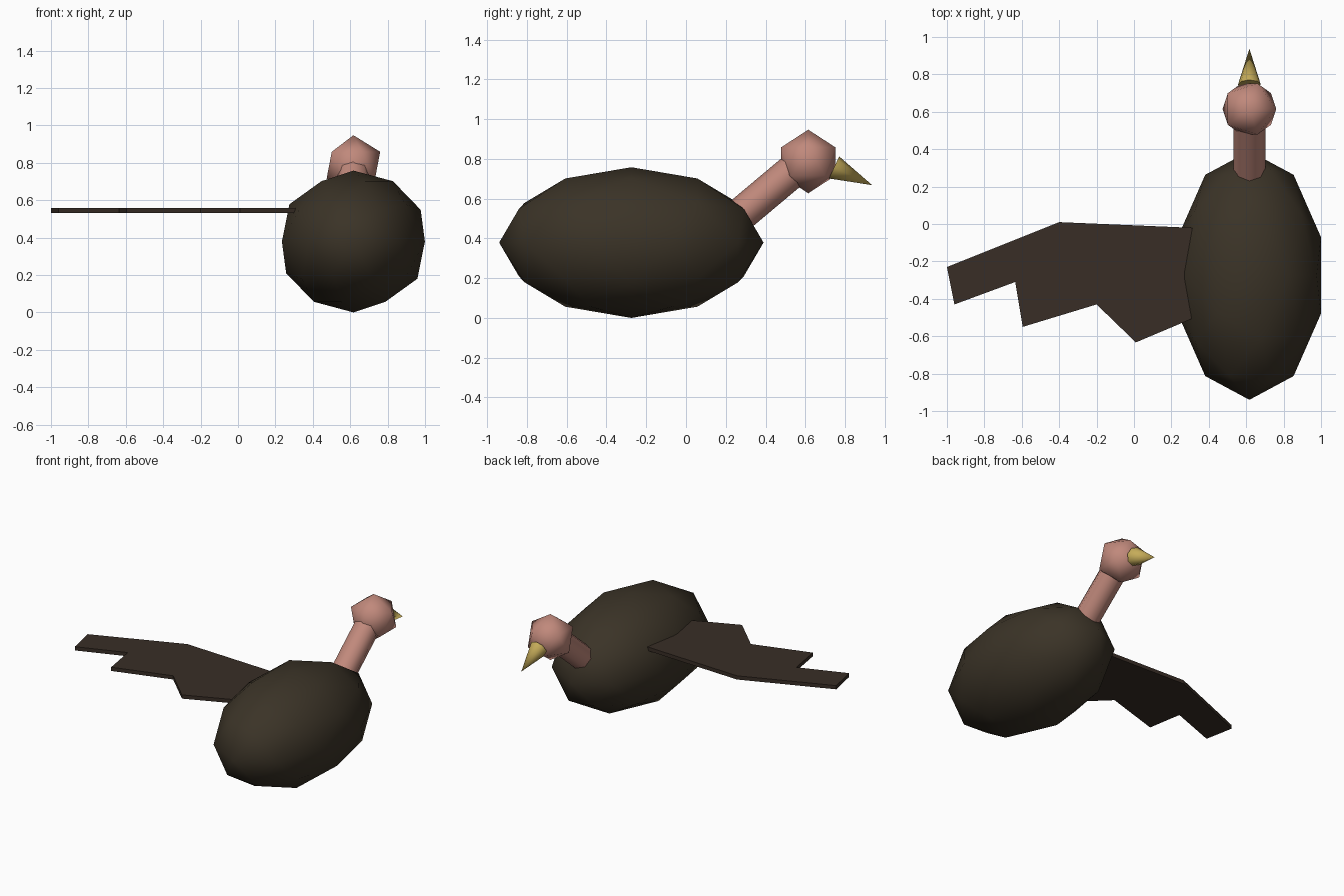
import bpy, bmesh, math
from mathutils import Vector

if "Cube" in bpy.data.objects:
    bpy.data.objects.remove(bpy.data.objects["Cube"])

CX = 0.617  # centre line of the bird


def material(name, rgb):
    m = bpy.data.materials.new(name)
    m.diffuse_color = (*rgb, 1)
    m.use_nodes = True
    m.node_tree.nodes["Principled BSDF"].inputs["Base Color"].default_value = m.diffuse_color
    return m


BODY = material("dark_brown", (0.043, 0.033, 0.020))
WING = material("umber", (0.040, 0.027, 0.019))
SKIN = material("dusty_pink", (0.53, 0.25, 0.20))
BEAK = material("horn_yellow", (0.56, 0.41, 0.10))


def finish(name, mat, smooth=True):
    ob = bpy.context.object
    ob.name = ob.data.name = name
    ob.data.materials.append(mat)
    if smooth:
        bpy.ops.object.shade_smooth_by_angle(angle=math.radians(60))
    return ob


def ball(name, loc, scale, subdivisions, mat):
    bpy.ops.mesh.primitive_ico_sphere_add(subdivisions=subdivisions, radius=1, location=loc)
    bpy.context.object.scale = scale
    bpy.ops.object.transform_apply(location=False, rotation=False, scale=True)
    return finish(name, mat)


def taper(name, start, end, r1, r2, sides, mat):
    a, b = Vector(start), Vector(end)
    d = b - a
    bpy.ops.mesh.primitive_cone_add(vertices=sides, radius1=r1, radius2=r2,
                                    depth=d.length, location=(a + b) / 2)
    # tilt forward only, so a vertex row stays on top
    bpy.context.object.rotation_euler = (-math.atan2(d.y, d.z), 0, 0)
    return finish(name, mat)


# Body, neck, head and beak
ball("body", (CX, -0.275, 0.379), (0.402, 0.665, 0.379), 2, BODY)
taper("neck", (CX, 0.17, 0.432), (CX, 0.58, 0.776), 0.085, 0.085, 8, SKIN)
ball("head", (CX, 0.615, 0.787), (0.16, 0.16, 0.16), 1, SKIN)
taper("beak", (CX, 0.745, 0.757), (CX, 0.937, 0.668), 0.061, 0, 8, BEAK)

# Single spread wing: flat feathered outline, extruded to a thin slab
outline = [(0.42, -0.025), (-0.40, 0.01), (-1.0, -0.23), (-0.96, -0.43), (-0.635, -0.31),
           (-0.595, -0.55), (-0.20, -0.43), (0.01, -0.633), (0.42, -0.46)]
bm = bmesh.new()
face = bm.faces.new([bm.verts.new((x, y, 0.531)) for x, y in outline])
top = bmesh.ops.extrude_face_region(bm, geom=[face])["geom"]
bmesh.ops.translate(bm, vec=(0, 0, 0.026),
                    verts=[g for g in top if isinstance(g, bmesh.types.BMVert)])
bmesh.ops.recalc_face_normals(bm, faces=bm.faces)
mesh = bpy.data.meshes.new("wing")
bm.to_mesh(mesh)
bm.free()
mesh.materials.append(WING)
wing = bpy.data.objects.new("wing", mesh)
bpy.context.collection.objects.link(wing)
